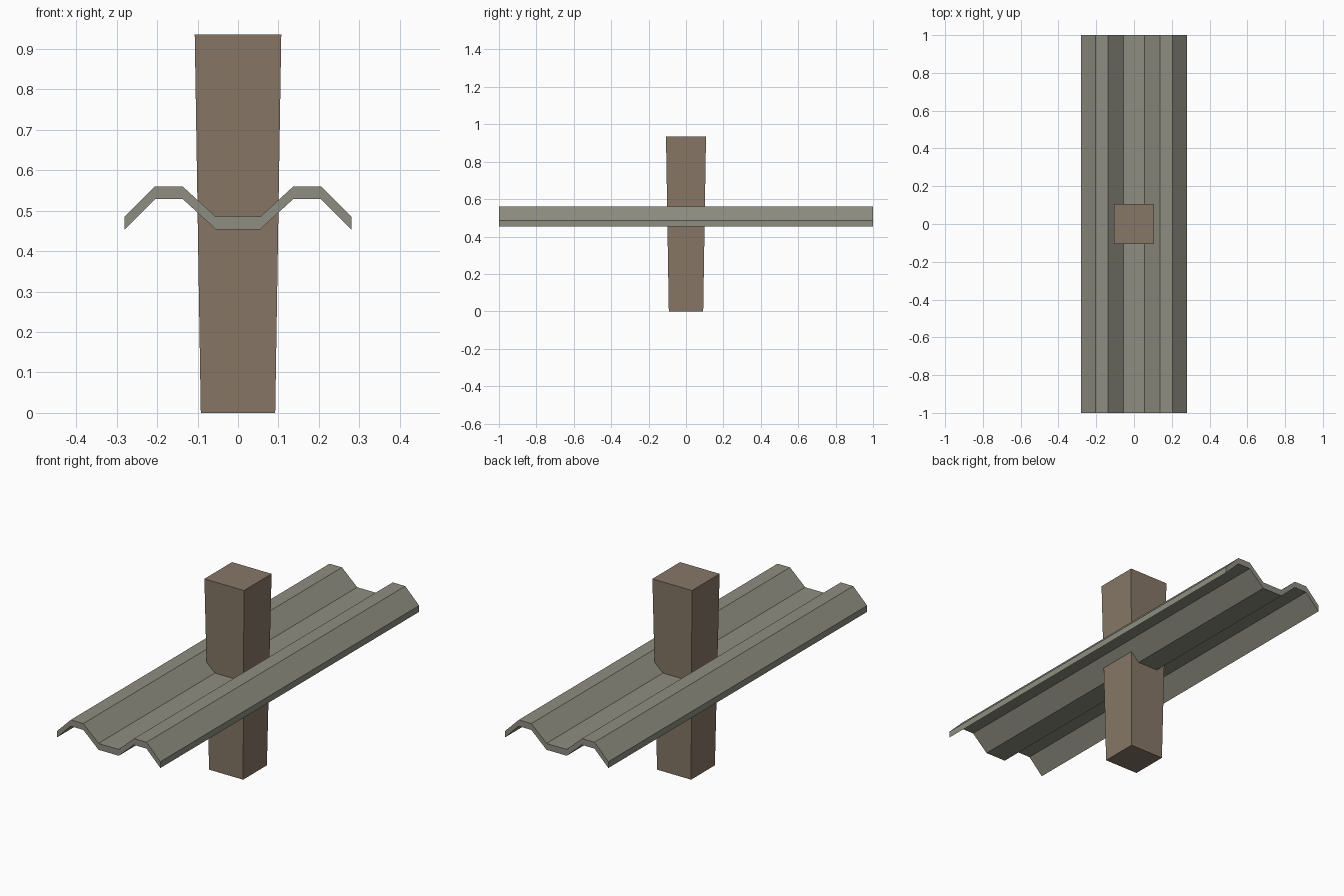
import bpy

if "Cube" in bpy.data.objects:
    bpy.data.objects.remove(bpy.data.objects["Cube"])


def material(name, rgb):
    m = bpy.data.materials.new(name)
    m.diffuse_color = (*rgb, 1)
    m.use_nodes = True
    m.node_tree.nodes["Principled BSDF"].inputs["Base Color"].default_value = m.diffuse_color
    return m


def loft(name, rings, mat):
    """Closed solid joining two matching outlines, capped at both ends."""
    n = len(rings[0])
    faces = [(i, (i + 1) % n, n + (i + 1) % n, n + i) for i in range(n)]
    faces += [tuple(reversed(range(n))), tuple(range(n, 2 * n))]
    mesh = bpy.data.meshes.new(name)
    mesh.from_pydata(rings[0] + rings[1], [], faces)
    mesh.materials.append(mat)
    obj = bpy.data.objects.new(name, mesh)
    bpy.context.collection.objects.link(obj)
    return obj


def square(half, z):
    return [(-half, -half, z), (half, -half, z), (half, half, z), (-half, half, z)]


wood = material("weathered_wood", (0.24, 0.185, 0.135))
metal = material("dull_metal", (0.27, 0.27, 0.22))

# Square post, slightly wider at the top
loft("post", [square(0.092, 0), square(0.107, 0.935)], wood)

# Corrugated rail: mirrored W profile with constant vertical thickness
half = [(0.055, 0.485), (0.137, 0.56), (0.205, 0.56), (0.28, 0.485)]
upper = [(-x, z) for x, z in reversed(half)] + half
lower = [(x, z - 0.031) for x, z in upper]
outline = lower + upper[::-1]
loft("rail", [[(x, y, z) for x, z in outline] for y in (1, -1)], metal).data.flip_normals()

# Rail runs back to front, so check that its normals face outward
import bmesh
for obj in bpy.data.objects:
    bm = bmesh.new()
    bm.from_mesh(obj.data)
    bmesh.ops.recalc_face_normals(bm, faces=bm.faces)
    bm.to_mesh(obj.data)
    bm.free()
